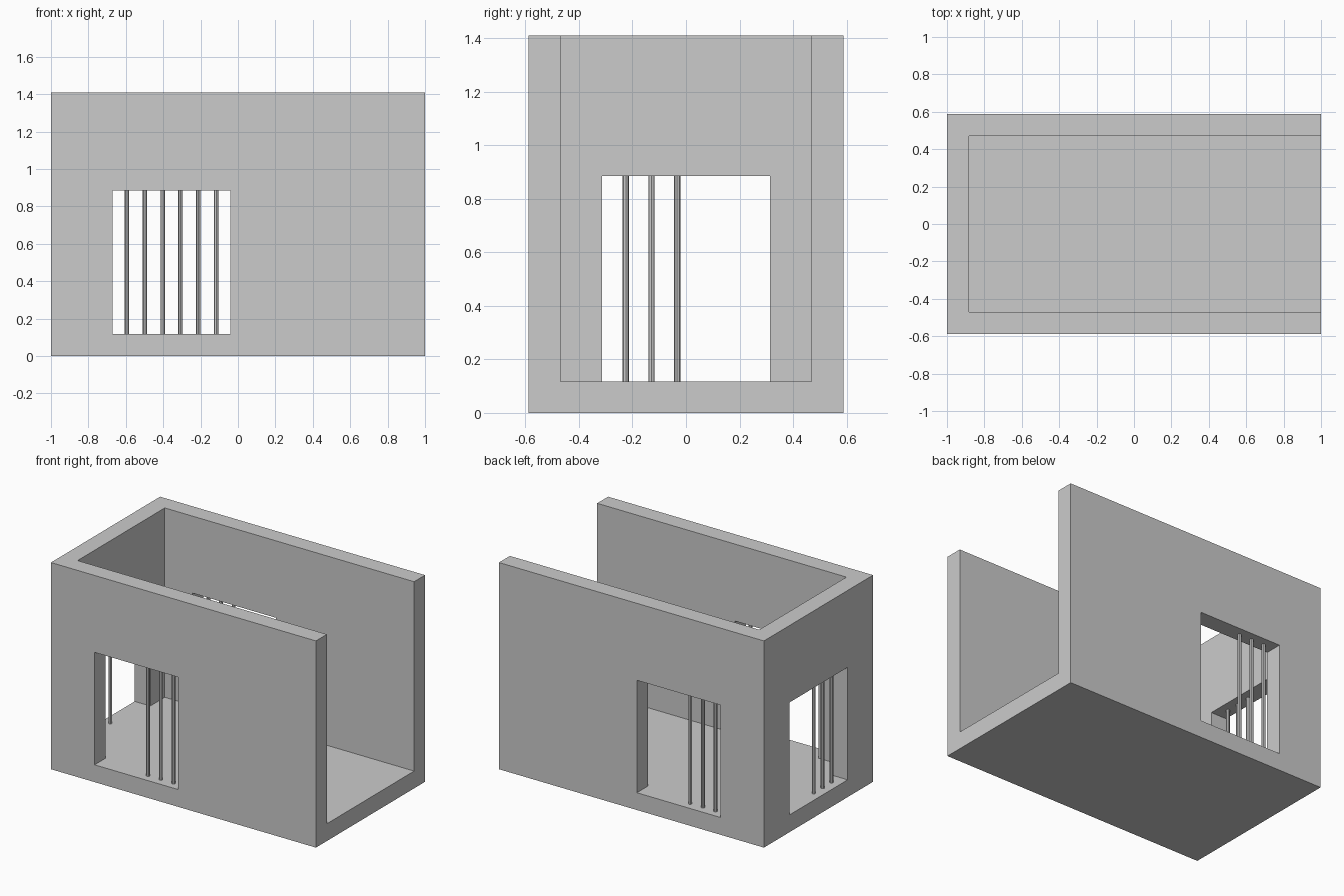
import bpy

if "Cube" in bpy.data.objects:
    bpy.data.objects.remove(bpy.data.objects["Cube"])

L, W, H, T = 1.0, 0.588, 1.41, 0.118   # half length, half width, height, wall thickness
WIN_TOP = 0.885


def box(name, lo, hi):
    bpy.ops.mesh.primitive_cube_add(size=1, location=[(a + b) / 2 for a, b in zip(lo, hi)])
    ob = bpy.context.object
    ob.name = name
    ob.scale = [b - a for a, b in zip(lo, hi)]
    bpy.ops.object.transform_apply(location=False, rotation=False, scale=True)
    return ob


def cut(target, cutter):
    mod = target.modifiers.new("cut", "BOOLEAN")
    mod.operation = "DIFFERENCE"
    mod.solver = "EXACT"
    mod.object = cutter
    bpy.context.view_layer.objects.active = target
    bpy.ops.object.modifier_apply(modifier=mod.name)
    bpy.data.objects.remove(cutter, do_unlink=True)


def bar(name, x, y):
    bpy.ops.mesh.primitive_cylinder_add(vertices=8, radius=0.012, depth=WIN_TOP - T,
                                        location=(x, y, (WIN_TOP + T) / 2))
    bpy.context.object.name = name


# Room shell: open at the top and at the right end
shell = box("room_shell", (-L, -W, 0), (L, W, H))
cut(shell, box("interior_cutter", (-L + T, -W + T, T), (L + 0.3, W - T, H + 0.3)))

# Window openings: one pair through front and back, one in the left end
cut(shell, box("side_window_cutter", (-0.671, -W - 0.2, T), (-0.041, W + 0.2, WIN_TOP)))
cut(shell, box("end_window_cutter", (-L - 0.2, -0.314, T), (-L + T + 0.1, 0.314, WIN_TOP)))

# Three bars in half of each window, centred in the wall thickness
for i in range(3):
    step = 0.096 * i
    bar(f"front_window_bar_{i + 1}", -0.308 + step, -W + T / 2)
    bar(f"back_window_bar_{i + 1}", -0.594 + step, W - T / 2)
    bar(f"end_window_bar_{i + 1}", -L + T / 2, -0.225 + step)
